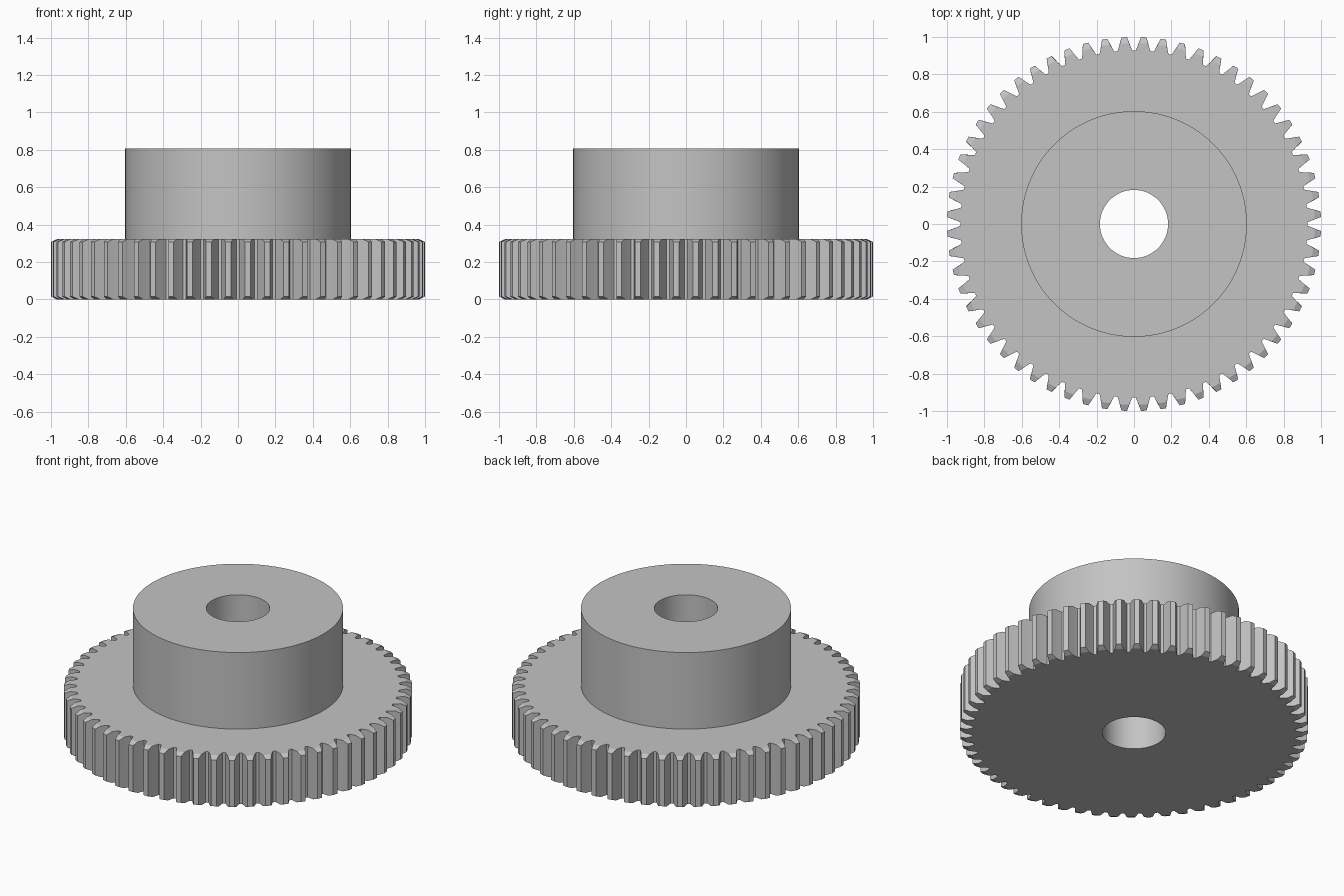
import bpy, bmesh
from math import cos, sin, pi, radians

if "Cube" in bpy.data.objects:
    bpy.data.objects.remove(bpy.data.objects["Cube"], do_unlink=True)

TEETH = 60
TIP, ROOT, CHAMFER_R = 1.0, 0.927, 0.967
WHEEL_H, HUB_H, CHAMFER_H = 0.323, 0.808, 0.015
HUB_R, BORE_R = 0.603, 0.182

steel = bpy.data.materials.new("grey_steel")
steel.use_nodes = True
colour = (0.55, 0.55, 0.55, 1)
steel.diffuse_color = colour
steel.node_tree.nodes["Principled BSDF"].inputs["Base Color"].default_value = colour


def half_width(r):
    """Half thickness of a tooth at radius r, with a curved flank."""
    t = (TIP - r) / (TIP - ROOT)
    return 0.015 + 0.021 * t + 0.004 * t * t


def toothed_ring(tip, z):
    """Outline of all teeth, cut off at the radius tip."""
    radii = [ROOT, ROOT + 0.01, (ROOT + tip) / 2, tip]
    flank = [(r, half_width(r) / r) for r in radii]
    tooth = [(r, -a) for r, a in flank] + [(r, a) for r, a in reversed(flank)]
    points = []
    for i in range(TEETH):
        mid = 2 * pi * (i + 0.5) / TEETH
        points += [(r * cos(mid + a), r * sin(mid + a), z) for r, a in tooth]
    return points


def round_ring(r, z):
    n = TEETH * 8
    return [(r * cos(2 * pi * (i + 0.5) / n), r * sin(2 * pi * (i + 0.5) / n), z)
            for i in range(n)]


def skin(name, rings):
    """Join successive rings with faces."""
    bm = bmesh.new()
    loops = [[bm.verts.new(p) for p in ring] for ring in rings]
    for a, b in zip(loops, loops[1:]):
        for i in range(len(a)):
            j = (i + 1) % len(a)
            bm.faces.new((a[i], a[j], b[j], b[i]))
    mesh = bpy.data.meshes.new(name)
    bm.to_mesh(mesh)
    bm.free()
    mesh.materials.append(steel)
    obj = bpy.data.objects.new(name, mesh)
    bpy.context.collection.objects.link(obj)
    bpy.ops.object.select_all(action="DESELECT")
    obj.select_set(True)
    bpy.context.view_layer.objects.active = obj
    bpy.ops.object.shade_smooth_by_angle(angle=radians(20))


# Toothed wheel: bore, underside, chamfered teeth, upper face
skin("toothed_wheel", [
    round_ring(BORE_R, WHEEL_H),
    round_ring(BORE_R, 0),
    toothed_ring(CHAMFER_R, 0),
    toothed_ring(TIP, CHAMFER_H),
    toothed_ring(TIP, WHEEL_H - CHAMFER_H),
    toothed_ring(CHAMFER_R, WHEEL_H),
    round_ring(HUB_R, WHEEL_H),
])

# Hub: outer wall, top face, bore
skin("hub", [
    round_ring(HUB_R, WHEEL_H),
    round_ring(HUB_R, HUB_H),
    round_ring(BORE_R, HUB_H),
    round_ring(BORE_R, WHEEL_H),
])
